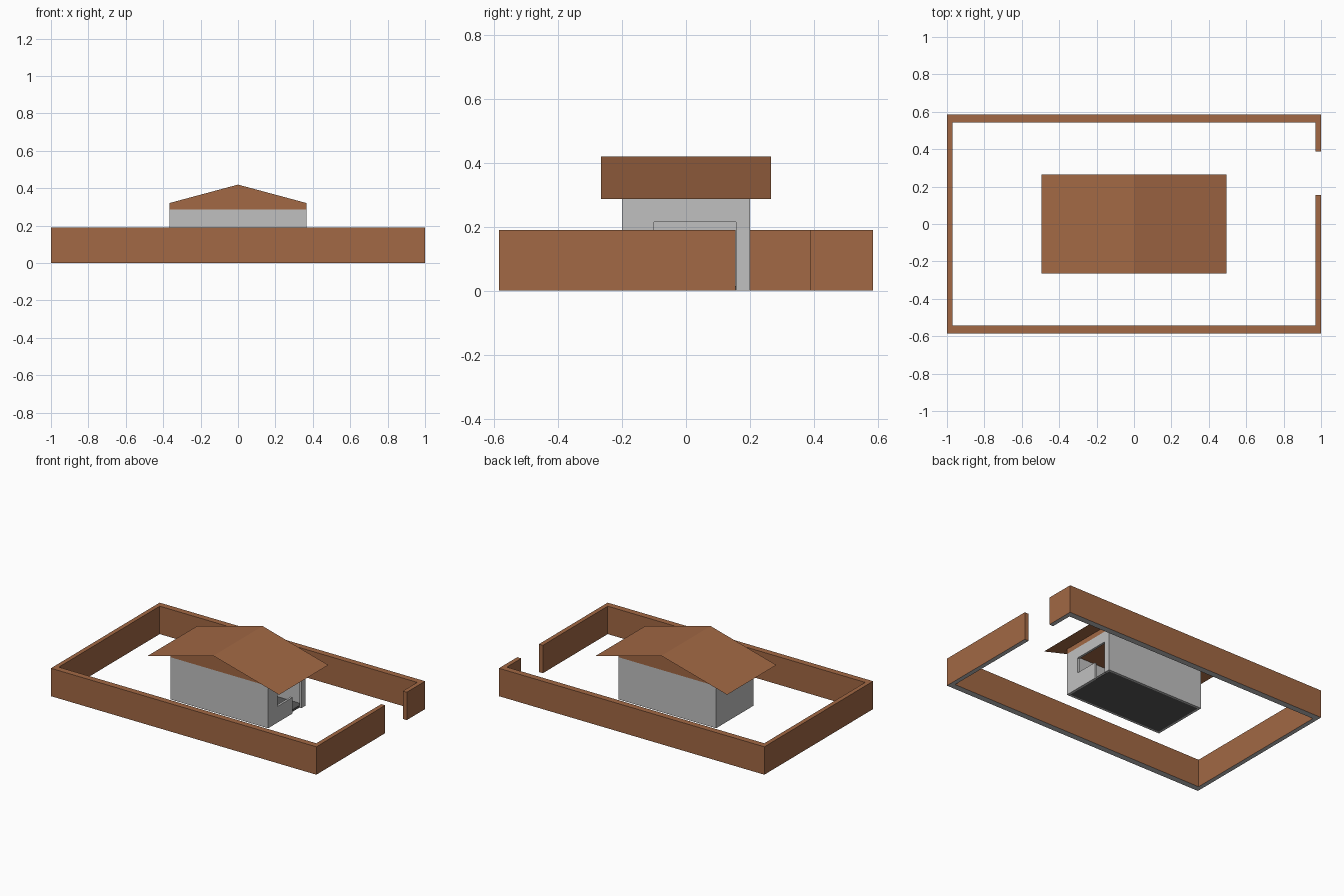
import bpy, bmesh
from mathutils import Vector

if "Cube" in bpy.data.objects:
    bpy.data.objects.remove(bpy.data.objects["Cube"])

def material(name, rgb):
    m = bpy.data.materials.new(name)
    m.diffuse_color = (*rgb, 1)
    m.use_nodes = True
    m.node_tree.nodes["Principled BSDF"].inputs["Base Color"].default_value = m.diffuse_color
    return m

brown = material("clay_brown", (0.36, 0.138, 0.058))
grey = material("plaster_grey", (0.53, 0.53, 0.53))
dark = material("floor_dark_grey", (0.10, 0.10, 0.10))

def extrude(name, points, direction, mats, bottom_index=0):
    """Extrude a closed outline; faces pointing down get bottom_index."""
    bm = bmesh.new()
    face = bm.faces.new([bm.verts.new(p) for p in points])
    res = bmesh.ops.extrude_face_region(bm, geom=[face], use_keep_orig=True)
    verts = [v for v in res["geom"] if isinstance(v, bmesh.types.BMVert)]
    bmesh.ops.translate(bm, verts=verts, vec=Vector(direction))
    bmesh.ops.recalc_face_normals(bm, faces=bm.faces)
    for f in bm.faces:
        f.material_index = bottom_index if f.normal.z < -0.9 else 0
    me = bpy.data.meshes.new(name)
    bm.to_mesh(me)
    bm.free()
    for m in mats:
        me.materials.append(m)
    ob = bpy.data.objects.new(name, me)
    bpy.context.collection.objects.link(ob)
    return ob

# Perimeter wall: a ring left open at the gate, grey underneath
X, Y, xi, yi, g0, g1 = 1.0, 0.585, 0.97, 0.543, 0.155, 0.388
ring = [(X, g1), (X, Y), (-X, Y), (-X, -Y), (X, -Y), (X, g0),
        (xi, g0), (xi, -yi), (-xi, -yi), (-xi, yi), (xi, yi), (xi, g1)]
extrude("perimeter_wall", [(x, y, 0) for x, y in ring], (0, 0, 0.19), [brown, grey], 1)

# House: three plain walls as a U
W, D, H, t = 0.367, 0.2, 0.287, 0.015
u = [(W - t, D), (-W, D), (-W, -D), (W - t, -D),
     (W - t, -D + t), (-W + t, -D + t), (-W + t, D - t), (W - t, D - t)]
extrude("house_walls", [(x, y, 0) for x, y in u], (0, 0, H), [grey])

# Entrance wall with joined window and door opening
sill, head, wl, dl, dr = 0.11, 0.215, -0.10, 0.065, 0.157
end = [(-D, 0), (dl, 0), (dl, sill), (wl, sill), (wl, head),
       (dr, head), (dr, 0), (D, 0), (D, H), (-D, H)]
extrude("entrance_wall", [(W - t, y, z) for y, z in end], (t, 0, 0), [grey])

# Floor slab
fx, fy = W - t, D - t
extrude("floor", [(-fx, -fy, 0), (fx, -fy, 0), (fx, fy, 0), (-fx, fy, 0)],
        (0, 0, 0.015), [dark])

# Gable block filling the space under the roof
R, E, ridge = 0.495, 0.265, 0.42
eave = ridge - (ridge - H) * W / R
gable = [(-W, H), (W, H), (W, eave - 0.001), (0, ridge - 0.001), (-W, eave - 0.001)]
extrude("gable", [(x, -D, z) for x, z in gable], (0, 2 * D, 0), [brown])

# Thin overhanging roof sheet
me = bpy.data.meshes.new("roof")
me.from_pydata([(x, y, z) for y in (-E, E) for x, z in ((-R, H), (0, ridge), (R, H))],
               [], [(0, 1, 4, 3), (1, 2, 5, 4)])
me.materials.append(brown)
bpy.context.collection.objects.link(bpy.data.objects.new("roof", me))
